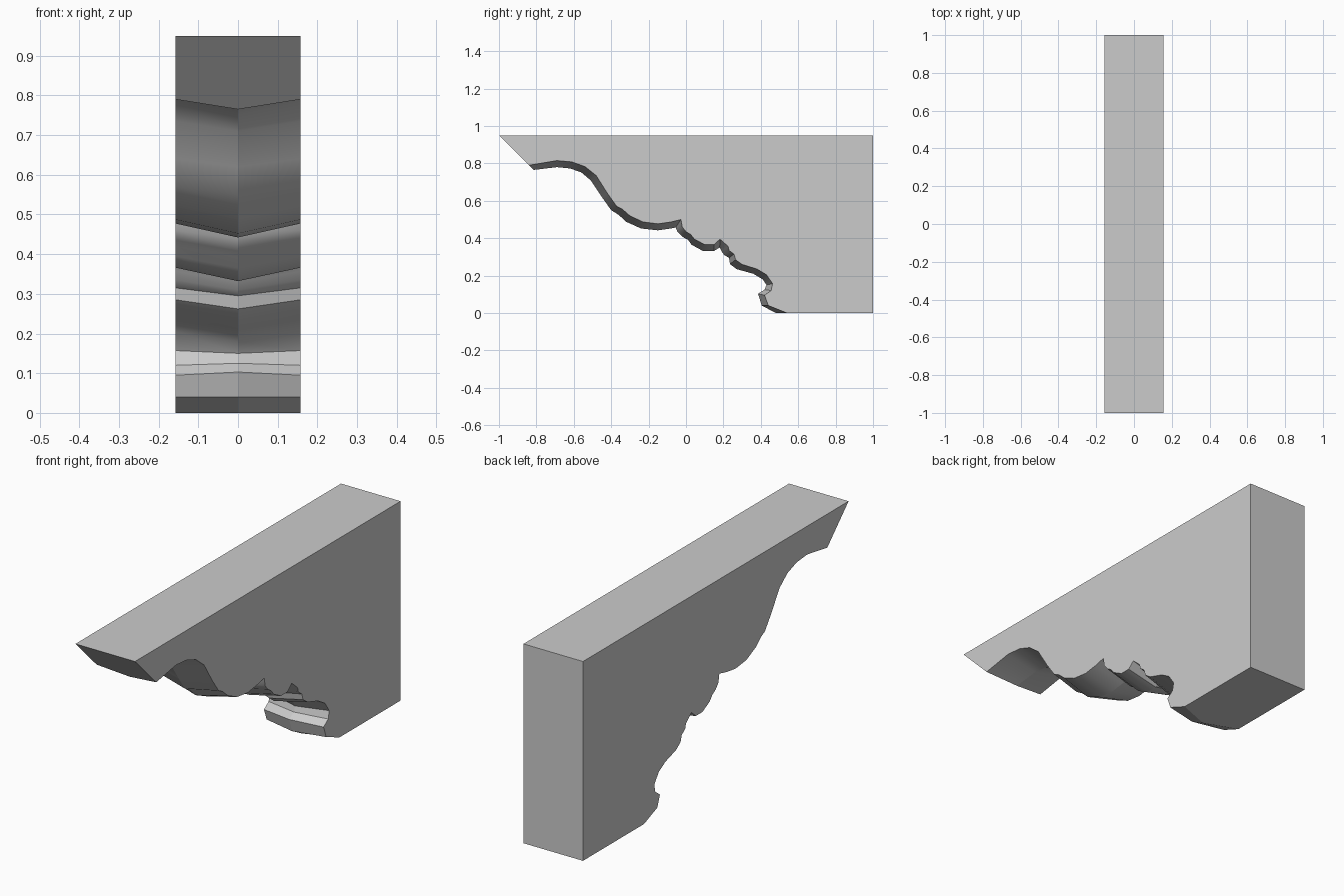
import bpy
import bmesh
import math

HALF_WIDTH = 0.157
TOP = 0.95
BACK = 1.0

# Moulded underside from the front tip down to the foot:
# (outer y, outer z, ridge y, ridge z)
MOULDING = [
    (-.84, .79, -.815, .765),
    (-.69, .815, -.69, .78),
    (-.61, .808, -.62, .773),
    (-.54, .783, -.56, .752),
    (-.48, .735, -.51, .71),
    (-.42, .64, -.45, .62),
    (-.37, .57, -.4, .55),
    (-.34, .555, -.36, .525),
    (-.3, .52, -.32, .488),
    (-.23, .487, -.24, .452),
    (-.15, .477, -.15, .442),
    (-.08, .487, -.08, .452),
    (-.027, .5, -.055, .457),
    (-.02, .46, -.047, .437),
    (0, .435, -.02, .408),
    (.025, .42, .01, .392),
    (.045, .395, .03, .365),
    (.1, .366, .09, .332),
    (.15, .366, .15, .332),
    (.182, .395, .18, .35),
    (.225, .357, .19, .33),
    (.23, .335, .205, .31),
    (.257, .315, .23, .295),
    (.265, .285, .235, .262),
    (.3, .26, .27, .235),
    (.38, .235, .36, .21),
    (.43, .205, .41, .18),
    (.463, .157, .43, .15),
    (.455, .12, .42, .125),
    (.42, .095, .385, .103),
    (.44, .04, .405, .04),
    (.54, 0, .48, 0),
]


def add_outline(mesh, x, profile):
    """Close a moulding profile with the back and top corners."""
    outline = profile + [(BACK, 0), (BACK, TOP), (-BACK, TOP)]
    return [mesh.verts.new((x, y, z)) for y, z in outline]


def make_material(name, colour):
    material = bpy.data.materials.new(name)
    material.use_nodes = True
    material.diffuse_color = colour
    shader = material.node_tree.nodes["Principled BSDF"]
    shader.inputs["Base Color"].default_value = colour
    return material


default_cube = bpy.data.objects.get("Cube")
if default_cube:
    bpy.data.objects.remove(default_cube, do_unlink=True)

# Outer sides and the projecting centre ridge
bm = bmesh.new()
outer = [(row[0], row[1]) for row in MOULDING]
centre = [(row[2], row[3]) for row in MOULDING]
right = add_outline(bm, -HALF_WIDTH, outer)
ridge = add_outline(bm, 0, centre)
left = add_outline(bm, HALF_WIDTH, outer)

# Flat side faces, then strips joining each side to the ridge
bm.faces.new(right)
bm.faces.new(left)
count = len(ridge)
for start, end in ((right, ridge), (ridge, left)):
    for i in range(count):
        j = (i + 1) % count
        face = bm.faces.new((start[i], end[i], end[j], start[j]))
        face.smooth = i < len(MOULDING) - 1
bmesh.ops.recalc_face_normals(bm, faces=bm.faces[:])

# Soft curves along the moulding, crisp ridge and corners
for edge in bm.edges:
    on_ridge = all(abs(v.co.x) < 1e-5 for v in edge.verts)
    soft = edge.calc_face_angle(0) < math.radians(31)
    edge.smooth = soft and not on_ridge

mesh = bpy.data.meshes.new("corbel_bracket")
bm.to_mesh(mesh)
bm.free()
mesh.materials.append(make_material("plain grey", (0.6, 0.6, 0.6, 1)))
bracket = bpy.data.objects.new("corbel_bracket", mesh)
bpy.context.collection.objects.link(bracket)
